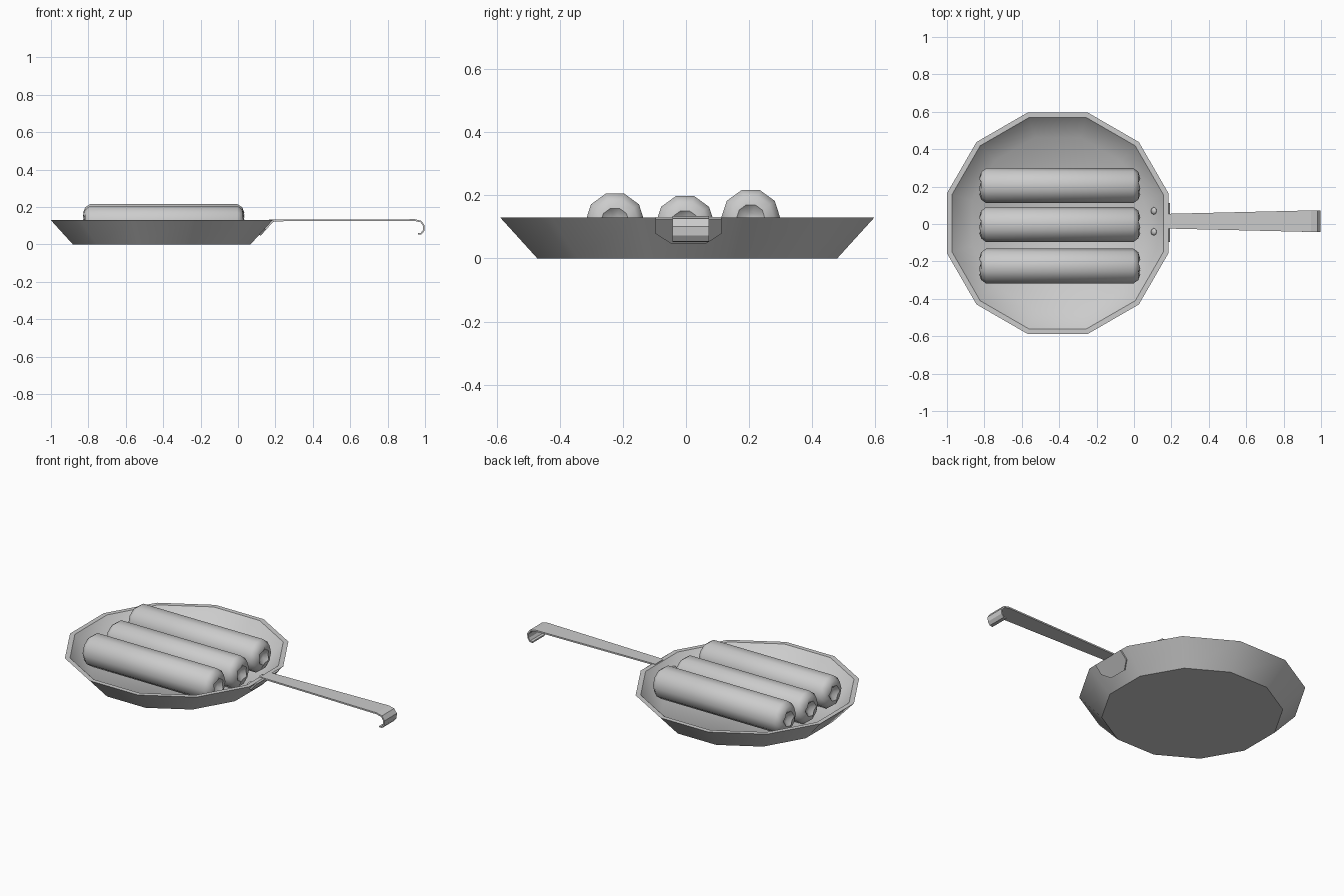
import bpy
import bmesh
from math import sin, cos, pi, radians
from mathutils import Matrix, Vector

if "Cube" in bpy.data.objects:
    bpy.data.objects.remove(bpy.data.objects["Cube"], do_unlink=True)

metal = bpy.data.materials.new("grey")
metal.use_nodes = True
GREY = (0.6, 0.6, 0.6, 1)
metal.diffuse_color = GREY
metal.node_tree.nodes["Principled BSDF"].inputs["Base Color"].default_value = GREY

CENTRE = Vector((-0.408, 0.004, 0))
FOOT, LIP, HEIGHT = 0.475, 0.593, 0.13


def finish(name, bm, smooth=True):
    bmesh.ops.recalc_face_normals(bm, faces=bm.faces)
    for face in bm.faces:
        face.smooth = smooth
    mesh = bpy.data.meshes.new(name)
    bm.to_mesh(mesh)
    bm.free()
    mesh.materials.append(metal)
    obj = bpy.data.objects.new(name, mesh)
    bpy.context.collection.objects.link(obj)
    return obj


def thicken(obj, amount):
    mod = obj.modifiers.new("thickness", "SOLIDIFY")
    mod.thickness = amount
    mod.offset = 0


def lathe(profile, sides, phase=0.0):
    """Closed skin of rings (radius, height) about z; ends are capped."""
    bm = bmesh.new()
    rings = []
    for r, z in profile:
        rings.append([bm.verts.new((r * cos(phase + 2 * pi * i / sides),
                                    r * sin(phase + 2 * pi * i / sides), z))
                      for i in range(sides)])
    for a, b in zip(rings, rings[1:]):
        for i in range(sides):
            j = (i + 1) % sides
            bm.faces.new((a[i], a[j], b[j], b[i]))
    bm.faces.new(rings[0])
    bm.faces.new(rings[-1])
    return bm, rings


# Twelve-sided pan with sloping walls, narrow flat rim and hollow inside
corner = 1 / cos(pi / 12)
outline = [(FOOT, 0), (LIP, HEIGHT), (0.566, HEIGHT), (0.458, 0.015)]
bm, rings = lathe([(r * corner, z) for r, z in outline], 12, pi / 12)
for ring in rings[:3]:
    for i, v in enumerate(ring):
        bm.edges.get((v, ring[i - 1])).smooth = False
bmesh.ops.translate(bm, verts=bm.verts, vec=CENTRE)
finish("pan", bm)

# Three sausages with puckered ends
half = [(0.022, 0.405), (0.045, 0.431), (0.074, 0.42), (0.094, 0.393)]
skin = [(r, -x) for r, x in half] + [(r, x) for r, x in reversed(half)]
places = {"back": (0.205, 0.127), "middle": (-0.003, 0.108), "front": (-0.225, 0.116)}
for place, (y, z) in places.items():
    bm, rings = lathe(skin, 10, pi / 10)
    for ring in (rings[1], rings[-2]):          # uneven pinched folds
        for i, v in enumerate(ring):
            v.co.z *= 1.0 if i % 2 else 0.975
    bm.transform(Matrix.Translation((-0.397, y, z)) @ Matrix.Rotation(pi / 2, 4, "Y"))
    sausage = finish(place + "_sausage", bm)
    bpy.ops.object.select_all(action="DESELECT")
    sausage.select_set(True)
    bpy.context.view_layer.objects.active = sausage
    bpy.ops.object.shade_smooth_by_angle(angle=radians(50))

# Flat handle widening to a hooked end
path = [(0.165, 0.128), (0.55, 0.129), (0.945, 0.13), (0.978, 0.122), (0.994, 0.1),
        (0.992, 0.074), (0.98, 0.058), (0.963, 0.056)]
bm = bmesh.new()
pairs = []
for x, z in path:
    t = min(1, (x - 0.165) / 0.8)
    wide = 0.039 + 0.019 * t
    pairs.append([bm.verts.new((x, 0.015 + s * wide, z)) for s in (-1, 1)])
for a, b in zip(pairs, pairs[1:]):
    bm.faces.new((a[0], a[1], b[1], b[0]))
thicken(finish("handle", bm, False), 0.009)


def wall_x(z):
    return CENTRE.x + FOOT + (LIP - FOOT) * z / HEIGHT


# Bracket plate lying on the outside of the wall
bm = bmesh.new()
shape = [(0.105, 0.128), (0.105, 0.082), (0.055, 0.05)]
shape += [(-y, z) for y, z in reversed(shape)]
bm.faces.new([bm.verts.new((wall_x(z) + 0.005, y + 0.008, z)) for y, z in shape])
thicken(finish("handle_bracket", bm, False), 0.01)

# Rivets on the inside of the wall
slope = Vector((-HEIGHT, 0, LIP - FOOT)).to_track_quat("Z", "Y").to_matrix().to_4x4()
for side, y in (("left", 0.07), ("right", -0.042)):
    bm = bmesh.new()
    bmesh.ops.create_uvsphere(bm, u_segments=8, v_segments=6, radius=0.02)
    bm.transform(Matrix.Translation((0.106, y, 0.081)) @ slope @ Matrix.Diagonal((1, 1, 0.6, 1)))
    finish(side + "_rivet", bm)
